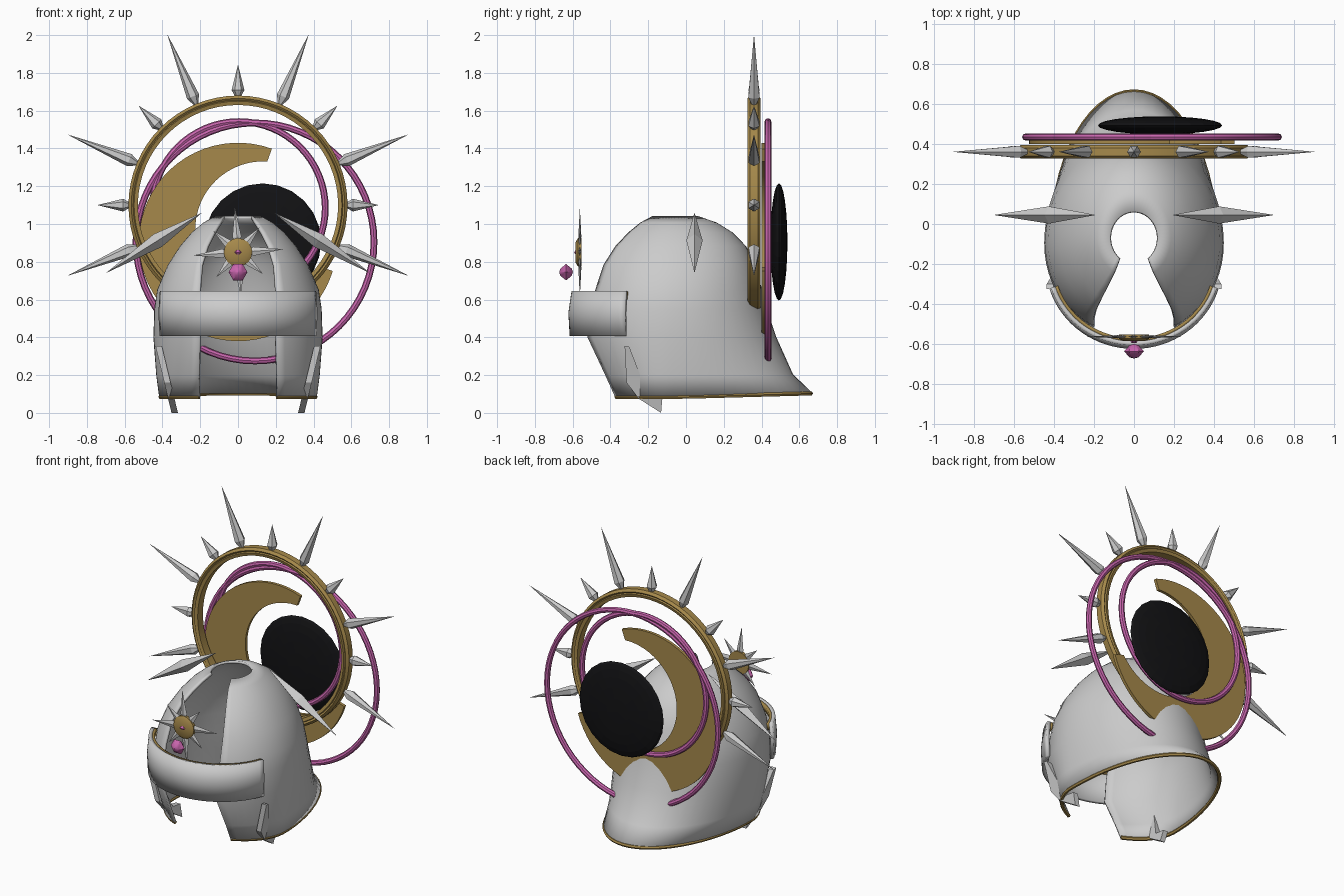
import bpy, bmesh
from math import sin, cos, pi, radians, asin, sqrt
from mathutils import Vector, Matrix

if "Cube" in bpy.data.objects:
    bpy.data.objects.remove(bpy.data.objects["Cube"])

def material(name, rgb):
    m = bpy.data.materials.new(name)
    m.diffuse_color = (*rgb, 1)
    m.use_nodes = True
    m.node_tree.nodes["Principled BSDF"].inputs["Base Color"].default_value = m.diffuse_color
    return m

gold = material("gold", (0.38, 0.25, 0.07))
pink = material("pink", (0.58, 0.13, 0.42))
black = material("black", (0.006, 0.006, 0.007))

def make(name, verts, faces, mat=None, smooth=False, thick=0):
    me = bpy.data.meshes.new(name)
    me.from_pydata([tuple(v) for v in verts], [], faces)
    bm = bmesh.new()
    bm.from_mesh(me)
    bmesh.ops.recalc_face_normals(bm, faces=bm.faces)
    bm.to_mesh(me)
    bm.free()
    ob = bpy.data.objects.new(name, me)
    bpy.context.collection.objects.link(ob)
    if mat:
        me.materials.append(mat)
    if smooth:
        bpy.ops.object.select_all(action='DESELECT')
        ob.select_set(True)
        bpy.context.view_layer.objects.active = ob
        bpy.ops.object.shade_smooth_by_angle(angle=radians(35))
    if thick:
        mod = ob.modifiers.new("thickness", 'SOLIDIFY')
        mod.thickness = thick
        mod.offset = 0
    return ob

def grid(rows, closed_u=False, closed_v=False):
    n, m = len(rows), len(rows[0])
    verts = [p for r in rows for p in r]
    faces = [(i * m + j, i * m + (j + 1) % m, (i + 1) % n * m + (j + 1) % m, (i + 1) % n * m + j)
             for i in range(n if closed_v else n - 1) for j in range(m if closed_u else m - 1)]
    return verts, faces

def ring(name, cx, cy, cz, section, mat, segs=64):
    """Revolve a (radius, y) section about a front-to-back axis."""
    rows = [[(cx + r * cos(a), cy + y, cz + r * sin(a)) for r, y in section]
            for a in (2 * pi * i / segs for i in range(segs))]
    return make(name, *grid(rows, True, True), mat, True)

def tube(name, pts, r, mat, sides=6):
    rows = []
    for i, p in enumerate(pts):
        t = (pts[min(i + 1, len(pts) - 1)] - pts[max(i - 1, 0)]).normalized()
        u = t.cross(Vector((0, 0, 1))).normalized()
        rows.append([p + r * (cos(2 * pi * k / sides) * u + sin(2 * pi * k / sides) * Vector((0, 0, 1)))
                     for k in range(sides)])
    v, f = grid(rows, True)
    f += [tuple(range(sides)), tuple(range(len(v) - sides, len(v)))]
    return make(name, v, f, mat, True)

def spindle(name, a, b, at, rx, ry, sides=6, mat=None):
    """Faceted double-pointed spike from a to b, widest at fraction 'at'; ry is the depth in y."""
    a, b = Vector(a), Vector(b)
    d = (b - a).normalized()
    v = Vector((0, 1, 0))
    u = d.cross(v).normalized()
    c = a.lerp(b, at)
    verts = [a, b] + [c + u * rx * cos(2 * pi * k / sides) + v * ry * sin(2 * pi * k / sides)
                      for k in range(sides)]
    faces = []
    for k in range(sides):
        p, q = 2 + k, 2 + (k + 1) % sides
        faces += [(0, p, q), (1, q, p)]
    return make(name, verts, faces, mat)

# Helmet shell: z, half width, front y, back y, centre y, half width of face opening
levels = [(.085, .41, -.41, .66, -.1, .205), (.2, .425, -.465, .56, -.1, .205),
          (.4, .44, -.565, .47, -.1, .2), (.55, .435, -.55, .42, -.1, .2),
          (.65, .42, -.525, .395, -.1, .2), (.78, .365, -.49, .36, -.09, .19),
          (.88, .30, -.42, .31, -.08, .16), (.95, .24, -.34, .24, -.07, .125),
          (1.0, .18, -.27, .16, -.07, .095), (1.035, .118, -.2, .06, -.07, .07)]
rows = []
for z, w, f, b, c, o in levels:
    start = asin(o / w)
    row = []
    for i in range(49):
        a = start + (2 * pi - 2 * start) * i / 48
        depth = (c - f) if cos(a) > 0 else (b - c)
        y = c - depth * cos(a)
        lift = .018 * max(y, 0) / .66 if z < .1 else 0
        row.append(Vector((w * sin(a), y, z + lift)))
    rows.append(row)
make("helmet_shell", *grid(rows), None, True, .016)
tube("helmet_bottom_trim", rows[0], .012, gold)

# Brow visor band with gold lining
def arc(w, d, z):
    return [Vector((w * sin(a), -.2 - d * cos(a), z))
            for a in (radians(-73 + 146 * i / 32) for i in range(33))]
make("visor_band", *grid([arc(.422, .395, .645), arc(.43, .412, .53), arc(.424, .405, .408)]),
     None, True, .022)
make("visor_lining", *grid([arc(.404, .377, .643), arc(.408, .384, .60)]), gold, True, .016)

# Cheek fins and side blades
fin = [(-.325, .355), (-.30, .35), (-.2, .09), (-.125, .08), (-.132, 0), (-.25, .075), (-.315, .16)]
for s, side in ((-1, "left"), (1, "right")):
    v = [(s * (.335 + .24 * z + dx), y, z) for dx in (-.017, .017) for y, z in fin]
    n = len(fin)
    f = [tuple(range(n)), tuple(range(n, 2 * n))]
    f += [(i, (i + 1) % n, n + (i + 1) % n, n + i) for i in range(n)]
    make("cheek_fin_" + side, v, f)
    spindle("side_blade_" + side, (s * .19, .045, 1.06), (s * .7, .045, .74), .46, .04, .043, 4)

# Spiked halo
HZ, HY = 1.1, .36
ring("halo_ring", 0, HY, HZ, [(.53, -.028), (.55, -.034), (.555, -.026), (.565, -.034), (.58, -.02),
                              (.58, .02), (.565, .034), (.555, .026), (.55, .034), (.53, .028)], gold)
for i in range(-5, 6):
    a = radians(90 + i * 22.5)
    tip = .98 if i % 2 else .745
    d = Vector((cos(a), 0, sin(a)))
    c = Vector((0, HY, HZ))
    spindle("halo_spike", c + d * .55, c + d * tip, .17 if i % 2 else .3, .034, .034)

# Crescent plate between two offset circles
def on_circle(a, cx, cz, r):
    return cx + r * cos(a), cz + r * sin(a)
rows = []
for i in range(49):
    a = radians(70 + 273 * i / 48)
    ox, oz = on_circle(a, 0, .905, .525)
    # distance along the ray from the outer centre to the inner circle
    px, pz = .134, .067
    dot = px * cos(a) + pz * sin(a)
    r = dot + sqrt(dot * dot - px * px - pz * pz + .36 ** 2)
    ix, iz = on_circle(a, 0, .905, r)
    rows.append([(ox, .40, oz), (ix, .40, iz), (ix, .42, iz), (ox, .42, oz)])
v, f = grid(rows, True)
make("crescent_plate", v, f + [(0, 1, 2, 3), tuple(range(len(v) - 4, len(v)))], gold, True)

# Pink hoops
sec = [(.018 * cos(k * pi / 4), .018 * sin(k * pi / 4)) for k in range(8)]
for name, cx, cz, R in (("large_hoop", .09, .905, .63), ("small_hoop", .005, 1.085, .457)):
    ring(name, cx, .434, cz, [(R + x, y) for x, y in sec], pink)

# Dark flattened disc
bm = bmesh.new()
bmesh.ops.create_uvsphere(bm, u_segments=24, v_segments=12, radius=1)
bmesh.ops.transform(bm, verts=bm.verts, matrix=Matrix.Translation((.13, .492, .905)) @
                    Matrix.Diagonal((.31, .045, .31, 1)) @ Matrix.Rotation(pi / 2, 4, 'X'))
me = bpy.data.meshes.new("dark_disc")
bm.to_mesh(me)
bm.free()
me.materials.append(black)
bpy.context.collection.objects.link(bpy.data.objects.new("dark_disc", me))

# Brow star with gold boss and gems
SC = Vector((0, -.562, .85))
for i in range(8):
    a = radians(94 + 45 * i)
    d = Vector((cos(a), 0, sin(a)))
    spindle("star_point", SC + d * .03, SC + d * (.175 if i % 2 else .24), .25, .024, .008, 4)
prof = [(.001, -.022), (.055, -.022), (.075, -.01), (.075, .01), (.001, .01)]
ring("star_boss", SC.x, SC.y, SC.z, prof, gold, 16)
spindle("star_gem", SC + Vector((0, -.012, .024)), SC + Vector((0, -.012, -.024)), .5, .024, .022, 6, pink)
ring("hanging_gem", 0, -.635, .745, [(.001, -.036), (.022, -.03), (.05, 0), (.022, .03), (.001, .036)], pink, 6)
